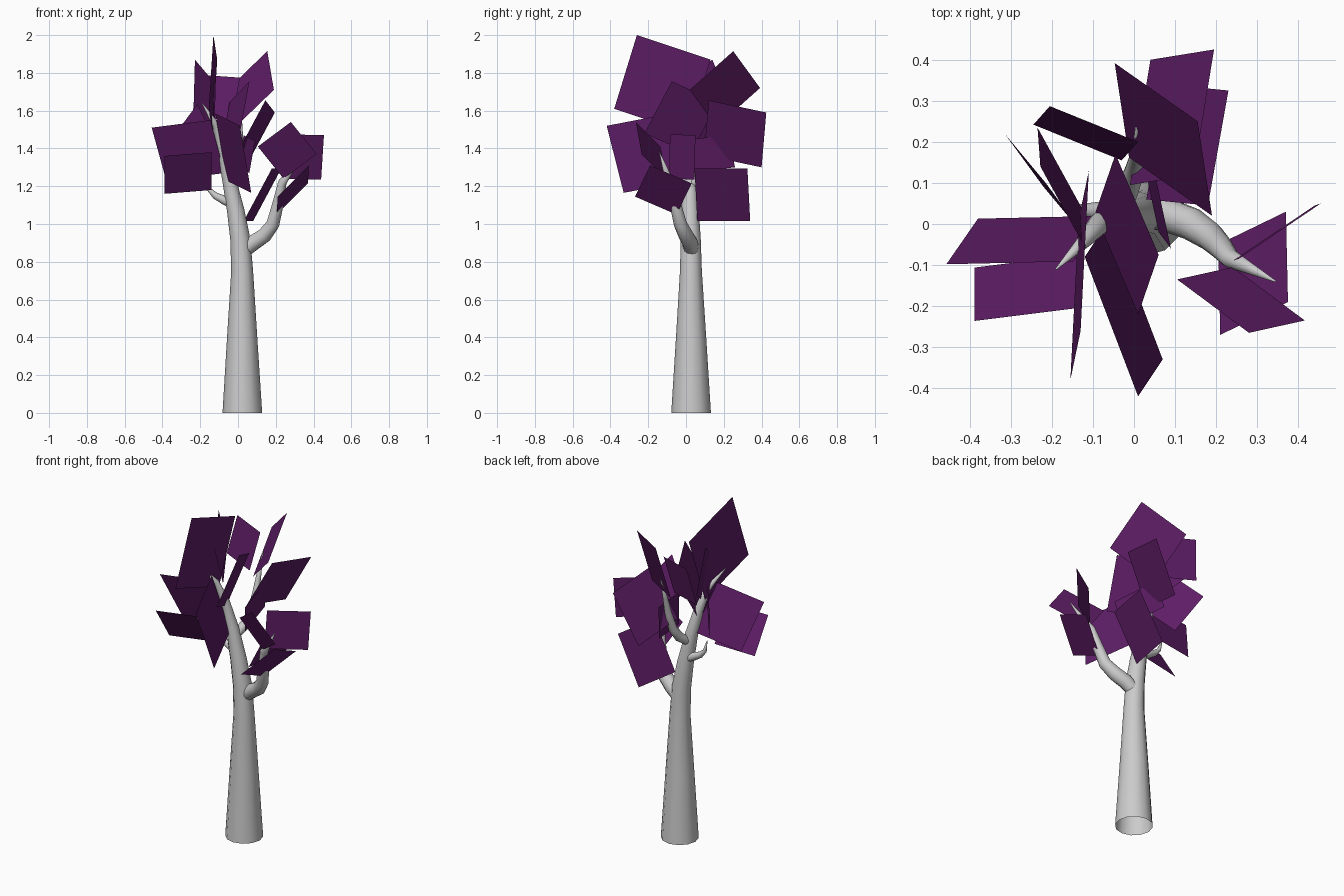
import bpy, bmesh, math
from mathutils import Vector

SIDES = 12


def limb(name, path, cap_base=False):
    """Tapered smooth tube along (x, y, z, radius) points, open at the base, closing at the tip."""
    pts = [Vector(p[:3]) for p in path]
    bm = bmesh.new()
    rings = []
    for i, p in enumerate(pts):
        axis = (pts[min(i + 1, len(pts) - 1)] - pts[max(i - 1, 0)]).normalized()
        if i == 0 and p.z == 0:
            axis = Vector((0, 0, 1))
        turn = Vector((0, 0, 1)).rotation_difference(axis)
        ring = []
        for k in range(SIDES):
            a = 2 * math.pi * k / SIDES
            ring.append(bm.verts.new(p + turn @ Vector((math.cos(a), math.sin(a), 0)) * path[i][3]))
        rings.append(ring)
    for lo, hi in zip(rings, rings[1:]):
        for k in range(SIDES):
            n = (k + 1) % SIDES
            bm.faces.new((lo[k], lo[n], hi[n], hi[k]))
    bm.faces.new(rings[-1])
    for f in bm.faces:
        f.smooth = True
    return finish(name, bm)


def finish(name, bm):
    mesh = bpy.data.meshes.new(name)
    bm.to_mesh(mesh)
    bm.free()
    ob = bpy.data.objects.new(name, mesh)
    bpy.context.collection.objects.link(ob)
    return ob


purple = bpy.data.materials.new("leaf_purple")
purple.diffuse_color = (0.11, 0.012, 0.13, 1)


def leaves(name, cards):
    """Flat square leaf cards, each given by three corners in order."""
    bm = bmesh.new()
    for card in cards:
        a, b, c = (Vector(p) for p in card)
        bm.faces.new([bm.verts.new(p) for p in (a, b, c, a + c - b)])
    finish(name, bm).data.materials.append(purple)


# Trunk and limbs
limb("trunk", [(.023, .027, 0, .105), (.022, .027, .4, .08), (.022, .026, .75, .058),
               (.012, .025, .92, .053), (-.012, .022, 1.07, .046), (-.05, .018, 1.25, .036),
               (-.085, 0, 1.4, .027), (-.12, -.04, 1.53, .018), (-.19, -.11, 1.64, .002)])
limb("right_branch", [(.03, .03, .86, .04), (.08, .022, .9, .042), (.14, .0, .94, .04),
                      (.185, -.03, 1.0, .035), (.21, -.055, 1.1, .03), (.235, -.085, 1.22, .023),
                      (.345, -.14, 1.38, .002)])
limb("back_branch", [(-.035, .03, 1.21, .026), (-.015, .085, 1.25, .028), (.0, .125, 1.31, .025),
                     (.008, .16, 1.42, .02), (.01, .185, 1.52, .014), (.005, .235, 1.65, .002)])
limb("left_branch", [(-.015, .03, 1.1, .024), (-.07, .032, 1.125, .024), (-.12, .032, 1.15, .018),
                     (-.15, .035, 1.18, .012), (-.17, .04, 1.25, .002)])

# Leaves
leaves("right_leaves", [
    ((.105, -.135, 1.41), (.28, -.265, 1.54), (.416, -.235, 1.37)),
    ((.455, .05, 1.47), (.44, .045, 1.235), (.24, -.09, 1.24)),
    ((.21, -.27, 1.145), (.375, -.19, 1.31), (.37, .03, 1.215)),
    ((.18, .045, 1.295), (.23, .325, 1.295), (.08, .34, 1.015))])
leaves("left_leaves", [
    ((-.457, -.098, 1.51), (-.147, -.091, 1.55), (-.07, .02, 1.27)),
    ((-.388, -.236, 1.36), (-.14, -.205, 1.38), (-.14, -.075, 1.18)),
    ((-.315, .22, 1.5), (-.215, .1, 1.635), (-.12, -.03, 1.44))])
leaves("back_leaves", [
    ((.145, .12, 1.655), (.195, .425, 1.59), (.04, .4, 1.3)),
    ((.155, .25, 1.915), (.19, .02, 1.71), (-.012, .162, 1.515)),
    ((-.205, .287, 1.79), (.01, .2, 1.775), (-.03, .155, 1.55)),
    ((.03, .22, 1.47), (0, .26, 1.3), (.06, -.02, 1.27))])
leaves("top_leaves", [
    ((-.155, -.38, 1.61), (-.13, -.26, 2.0), (-.11, .13, 1.87)),
    ((.01, -.42, 1.52), (.07, -.33, 1.165), (-.06, .01, 1.23)),
    ((.06, -.075, 1.755), (.01, -.22, 1.48), (-.095, .025, 1.37)),
    ((-.228, .14, 1.87), (-.235, .235, 1.62), (-.125, .035, 1.49))])
